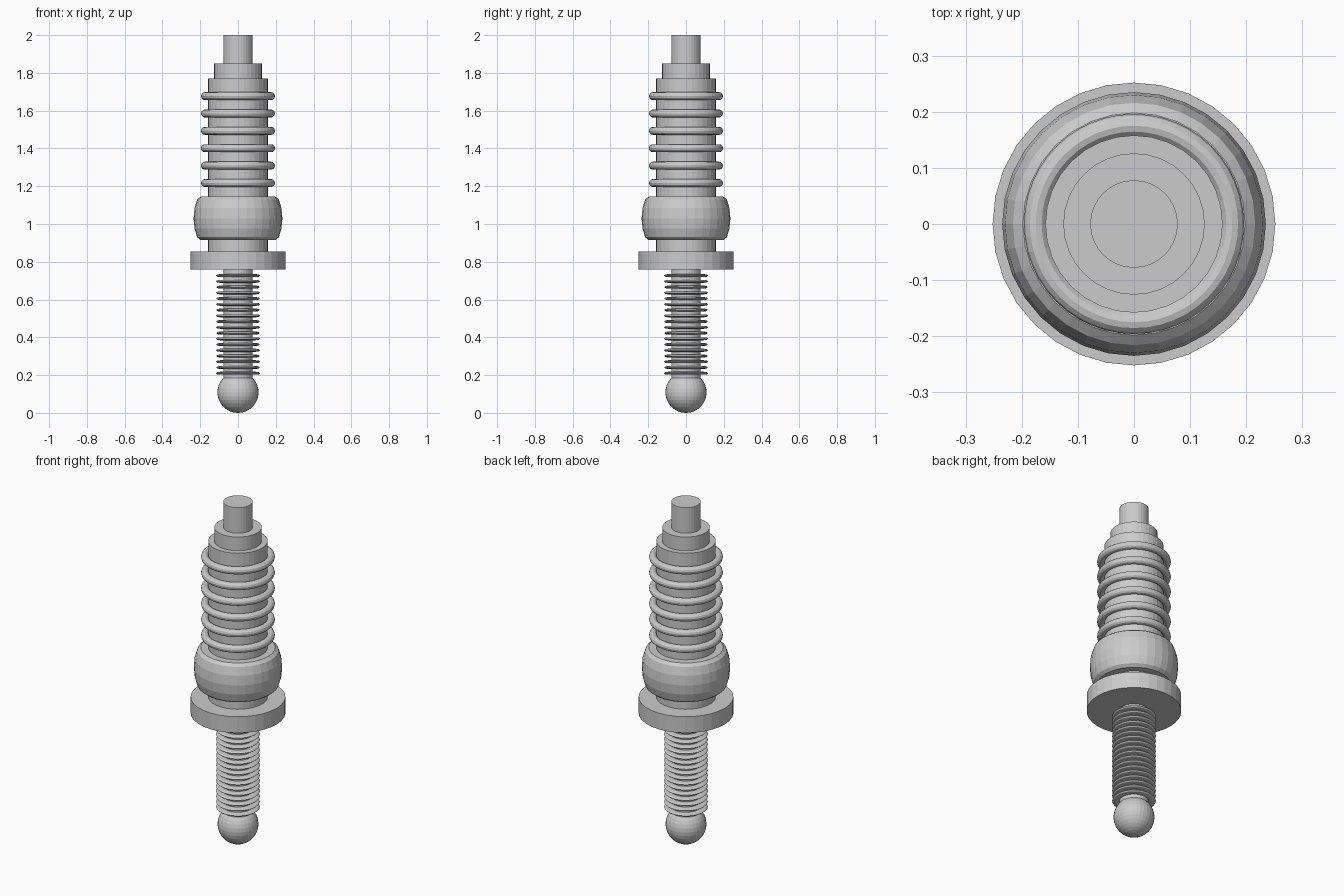
import bpy, bmesh, math

if "Cube" in bpy.data.objects:
    bpy.data.objects.remove(bpy.data.objects["Cube"])


def lathe(name, profile, sides=32, closed=False):
    """Revolve (radius, z) points around the z axis."""
    bm = bmesh.new()
    rings = []
    for r, z in profile:
        rings.append([bm.verts.new((r * math.cos(2 * math.pi * i / sides),
                                    r * math.sin(2 * math.pi * i / sides), z))
                      for i in range(sides)])
    pairs = list(zip(rings, rings[1:]))
    if closed:
        pairs.append((rings[-1], rings[0]))
    for a, b in pairs:
        for i in range(sides):
            j = (i + 1) % sides
            bm.faces.new((a[i], a[j], b[j], b[i]))
    if not closed:
        bm.faces.new(rings[0][::-1])
        bm.faces.new(rings[-1])
    bmesh.ops.recalc_face_normals(bm, faces=bm.faces)
    me = bpy.data.meshes.new(name)
    bm.to_mesh(me)
    bm.free()
    ob = bpy.data.objects.new(name, me)
    bpy.context.collection.objects.link(ob)
    return ob


def cylinder(name, r, z0, z1):
    return lathe(name, [(r, z0), (r, z1)])


def ring(name, major, rad, half_height, z, steps=10):
    """Torus with an elliptical cross-section."""
    prof = []
    for k in range(steps):
        a = 2 * math.pi * k / steps
        prof.append((major + rad * math.cos(a), z + half_height * math.sin(a)))
    return lathe(name, prof, 48, closed=True)


# Ball tip at the bottom
bpy.ops.mesh.primitive_uv_sphere_add(segments=32, ring_count=16, radius=0.109,
                                     location=(0, 0, 0.109))
bpy.context.object.name = "ball_tip"

# Threaded rod
cylinder("rod_core", 0.078, 0.18, 0.77)
for i in range(18):
    ring(f"thread_{i + 1}", 0.095, 0.021, 0.008, 0.21 + i * 0.0304, 8)

# Flange and main body
cylinder("flange", 0.252, 0.76, 0.855)
cylinder("body", 0.158, 0.85, 1.77)

# Rounded collar
lathe("collar", [(0.198, 0.915), (0.216, 0.93), (0.23, 0.975), (0.235, 1.03),
                 (0.23, 1.085), (0.216, 1.13), (0.198, 1.145)])

# Large ribs
for i in range(6):
    ring(f"rib_{i + 1}", 0.175, 0.021, 0.021, 1.217 + i * 0.092, 12)

# Stepped top and pin
cylinder("top_step", 0.126, 1.765, 1.85)
cylinder("top_pin", 0.078, 1.845, 2.0)
